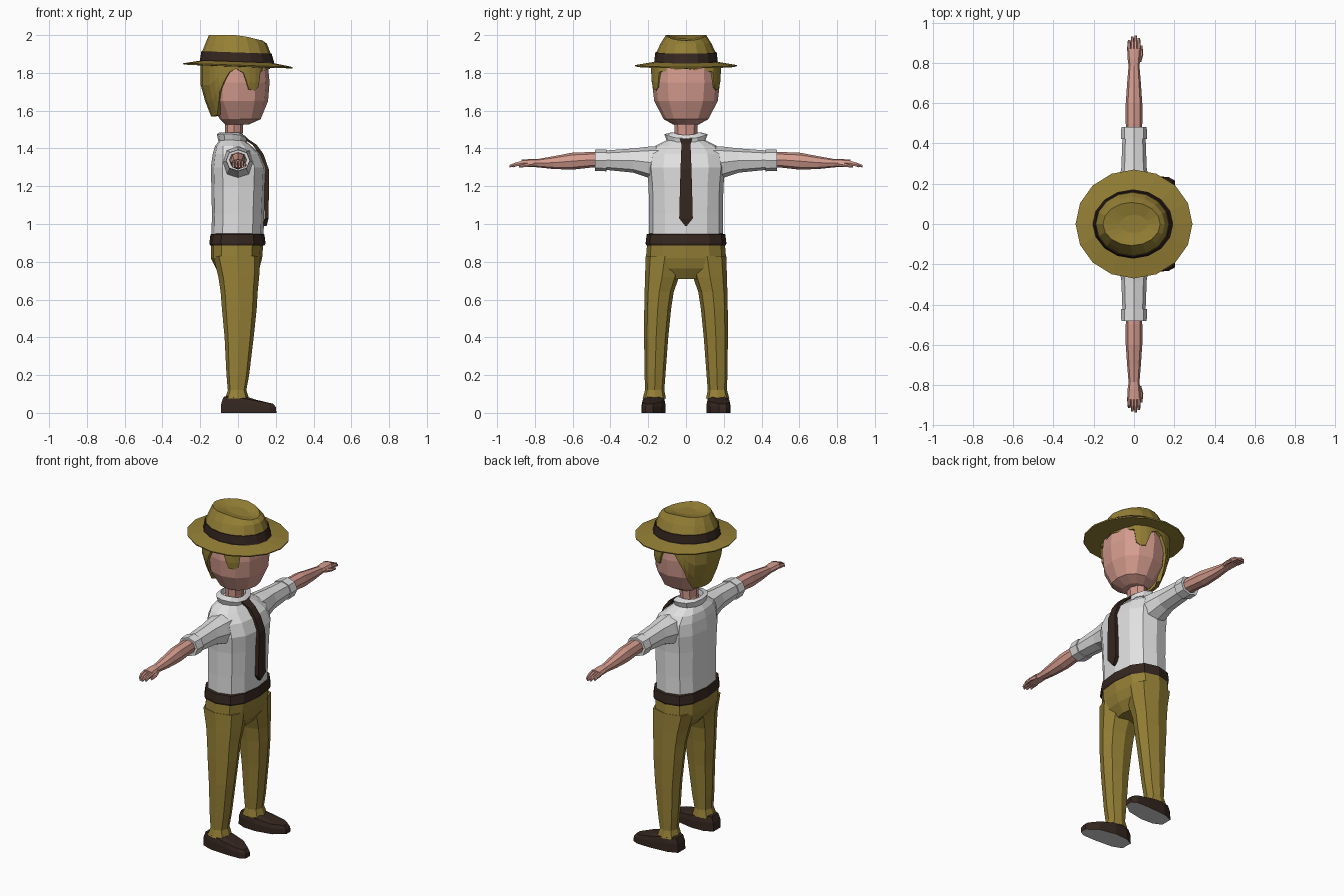
import bpy, bmesh, math


def material(name, rgb):
    m = bpy.data.materials.new(name)
    m.diffuse_color = (*rgb, 1)
    return m


OCHRE = material("ochre", (0.30, 0.215, 0.036))
BROWN = material("dark brown", (0.036, 0.020, 0.014))
SKIN = material("skin", (0.66, 0.33, 0.27))
WHITE = material("shirt white", (0.75, 0.75, 0.75))
SOLE = material("sole grey", (0.65, 0.65, 0.65))


def make(name, bm, mats, mirror=False):
    bmesh.ops.recalc_face_normals(bm, faces=bm.faces)
    me = bpy.data.meshes.new(name)
    bm.to_mesh(me)
    bm.free()
    ob = bpy.data.objects.new(name, me)
    bpy.context.collection.objects.link(ob)
    for m in mats:
        me.materials.append(m)
    if mirror:
        mod = ob.modifiers.new("mirror", 'MIRROR')
        mod.use_axis = (False, True, False)
        mod.use_mirror_merge = False
    return ob


def skin_rings(bm, rings, close=True, bands={}):
    """Bridge lists of points with quads; bands maps a span to a material."""
    vs = [[bm.verts.new(p) for p in r] for r in rings]
    n = len(vs[0])
    for i in range(len(vs) - 1):
        for j in range(n):
            k = (j + 1) % n
            f = bm.faces.new((vs[i][j], vs[i][k], vs[i + 1][k], vs[i + 1][j]))
            f.material_index = bands.get(i, 0)
    if close:
        bm.faces.new(vs[0][::-1])
        bm.faces.new(vs[-1])


def ellipse(t, a, b, ra, rb, n, power, axis, warp):
    pts = []
    for i in range(n):
        an = 2 * math.pi * i / n
        c, s = math.cos(an), math.sin(an)
        u = a + ra * math.copysign(abs(c) ** (2 / power), c)
        v = b + rb * math.copysign(abs(s) ** (2 / power), s)
        p = (u, v, t) if axis == 'z' else (u, t, v)
        pts.append(warp(*p) if warp else p)
    return pts


def loft(name, mats, rings, n=12, power=2.0, axis='z', mirror=False,
         warp=None, close=True, bands={}):
    """Rings are (position, centre a, centre b, radius a, radius b)."""
    bm = bmesh.new()
    skin_rings(bm, [ellipse(*r, n, power, axis, warp) for r in rings], close, bands)
    return make(name, bm, mats, mirror)


# Shirt body and rolled sleeves
loft("shirt_body", [WHITE], [
    (0.92, -.003, 0, .138, .195), (1.05, 0, 0, .138, .195), (1.20, .002, 0, .143, .198),
    (1.30, .003, 0, .147, .208), (1.37, -.007, 0, .127, .198), (1.412, -.025, 0, .097, .165),
    (1.437, -.03, 0, .073, .115), (1.455, -.03, 0, .06, .08)], 12, 2.5)
loft("sleeve", [WHITE], [
    (.13, 0, 1.322, .085, .092), (.20, 0, 1.327, .077, .082), (.28, 0, 1.336, .063, .064),
    (.44, 0, 1.338, .057, .050)], 8, 2.3, 'y', True)
loft("sleeve_cuff", [WHITE], [
    (.46, 0, 1.338, .044, .038), (.48, 0, 1.338, .046, .042), (.481, 0, 1.337, .063, .056),
    (.422, 0, 1.337, .065, .058), (.422, 0, 1.337, .05, .04)], 8, 2.2, 'y', True)

# Folded collar, lower at the front
loft("collar", [WHITE], [
    (1.43, -.03, 0, .058, .07), (1.485, -.032, 0, .064, .075), (1.476, -.03, 0, .082, .115),
    (1.446, -.03, 0, .076, .104), (1.43, -.03, 0, .07, .095)], 12, 2.2, close=False,
    warp=lambda x, y, z: (x, y, z - .45 * max(0, x)))

# Tie: a thin strip following the chest
bm = bmesh.new()
strip = [(1.455, .045, .032), (1.42, .098, .024), (1.37, .135, .026), (1.29, .163, .029),
         (1.15, .163, .033), (1.03, .162, .036), (.99, .152, .004)]
skin_rings(bm, [[(x, -w, z), (x, w, z), (x - .022, w, z), (x - .022, -w, z)]
                for z, x, w in strip])
make("tie", bm, [BROWN])

# Forearms, hands and thumbs
loft("forearm", [SKIN], [
    (.44, 0, 1.34, .04, .038), (.50, 0, 1.34, .041, .041), (.60, 0, 1.333, .041, .045),
    (.70, 0, 1.325, .034, .034), (.785, 0, 1.322, .027, .022), (.82, 0, 1.323, .032, .021),
    (.87, 0, 1.322, .034, .019)], 8, 2.2, 'y', True)
for i, length in enumerate((.922, .935, .93, .912)):
    x = .024 - i * .016
    loft("finger", [SKIN], [
        (.86, x, 1.322, .010, .016), (.90, x, 1.316, .009, .012),
        (length, x, 1.306, .006, .007)], 6, 2, 'y', True)
loft("thumb", [SKIN], [
    (.805, .022, 1.318, .014, .014), (.84, .036, 1.312, .010, .011),
    (.885, .036, 1.303, .006, .006)], 6, 2, 'y', True)

# Belt and trousers
loft("belt", [BROWN], [
    (.92, -.003, 0, .13, .18), (.885, -.003, 0, .143, .209), (.897, -.003, 0, .149, .214),
    (.945, -.003, 0, .143, .208), (.95, -.003, 0, .13, .19)], 12, 2.6)
loft("trouser_seat", [OCHRE], [
    (.91, -.004, 0, .139, .205), (.82, -.008, 0, .136, .212), (.765, -.002, 0, .115, .19),
    (.71, .003, 0, .075, .09)], 12, 2.6)
loft("trouser_leg", [OCHRE], [
    (.83, -.006, .112, .125, .101), (.72, .004, .127, .108, .09), (.64, .006, .142, .098, .077),
    (.55, .007, .15, .092, .071), (.40, .006, .158, .077, .064), (.20, -.001, .164, .060, .055),
    (.12, -.005, .166, .049, .051), (.075, -.005, .168, .064, .062)],
    8, 2.5, mirror=True)

# Shoes with pale soles
outline = [(-.09, .135), (-.09, .205), (-.03, .228), (.09, .236), (.17, .234), (.203, .215),
           (.203, .175), (.14, .128), (.04, .108), (-.04, .112)]


def shoe_ring(scale, z0, top):
    return [(.05 + (x - .05) * scale, .172 + (y - .172) * scale,
             z0 + top * (.085 - .16 * max(0, x + .03))) for x, y in outline]


bm = bmesh.new()
skin_rings(bm, [shoe_ring(1, 0, 0), shoe_ring(.99, 0, .6), shoe_ring(.9, 0, 1),
                shoe_ring(.5, .012, 1)])
bm.normal_update()
for f in bm.faces:
    if f.calc_center_median().z < .001:
        f.material_index = 1
make("shoe", bm, [BROWN, SOLE], True)

# Neck and head
loft("neck", [SKIN], [(1.42, -.025, 0, .052, .066), (1.48, -.022, 0, .047, .06),
                      (1.56, -.02, 0, .05, .064)], 8)
loft("head", [SKIN], [
    (1.528, -.005, 0, .065, .07), (1.555, .012, 0, .108, .118), (1.65, .005, 0, .154, .168),
    (1.75, .004, 0, .163, .18), (1.845, 0, 0, .158, .172)], 12, 2.25)

# Hair: shell around the head whose hem drops at the nape and the temples
hem = [(0, 1.822), (48, 1.805), (52, 1.725), (60, 1.708), (72, 1.712), (77, 1.755), (82, 1.80),
       (92, 1.822), (101, 1.805), (110, 1.75), (118, 1.70), (126, 1.63), (138, 1.575),
       (160, 1.57), (180, 1.57)]
hem += [(360 - a, z) for a, z in hem[-2:0:-1]]


def hair_point(a, z, pad):
    c, s = math.cos(math.radians(a)), math.sin(math.radians(a))
    k = 1 - .28 * max(0, (1.74 - z) / .17) ** 1.3
    rx = (.198 if c < 0 else .170) + pad
    e = 2 / 2.25
    return (rx * k * math.copysign(abs(c) ** e, c),
            (.186 + pad) * k * math.copysign(abs(s) ** e, s), z)


def hair_ring(t, pad):
    return [hair_point(a, 1.845 + (z - 1.845) * t, pad) for a, z in hem]


bm = bmesh.new()
skin_rings(bm, [hair_ring(0, -.03), hair_ring(0, 0), hair_ring(.4, 0), hair_ring(.7, 0),
                hair_ring(1, 0), hair_ring(1, -.03)], close=False)
make("hair", bm, [OCHRE])


# Hat: brim, band and pinched crown, tipped slightly forward
def hat_warp(x, y, z):
    if z > 1.98:
        z -= .24 * max(0, x - .01)
    return (x, y, z - .035 * x * (1 if z < 1.95 else 0))


loft("hat", [OCHRE, BROWN], [
    (1.832, 0, 0, .16, .16), (1.834, 0, 0, .288, .268), (1.841, 0, 0, .29, .27),
    (1.857, -.005, 0, .20, .172), (1.860, -.005, 0, .197, .168), (1.908, -.008, 0, .186, .163),
    (1.908, -.008, 0, .181, .157), (1.955, -.01, 0, .163, .135), (2.0, -.012, 0, .142, .107),
    (1.984, .0, 0, .07, .045)],
    16, 2.0, warp=hat_warp, bands={3: 1, 4: 1, 5: 1})
